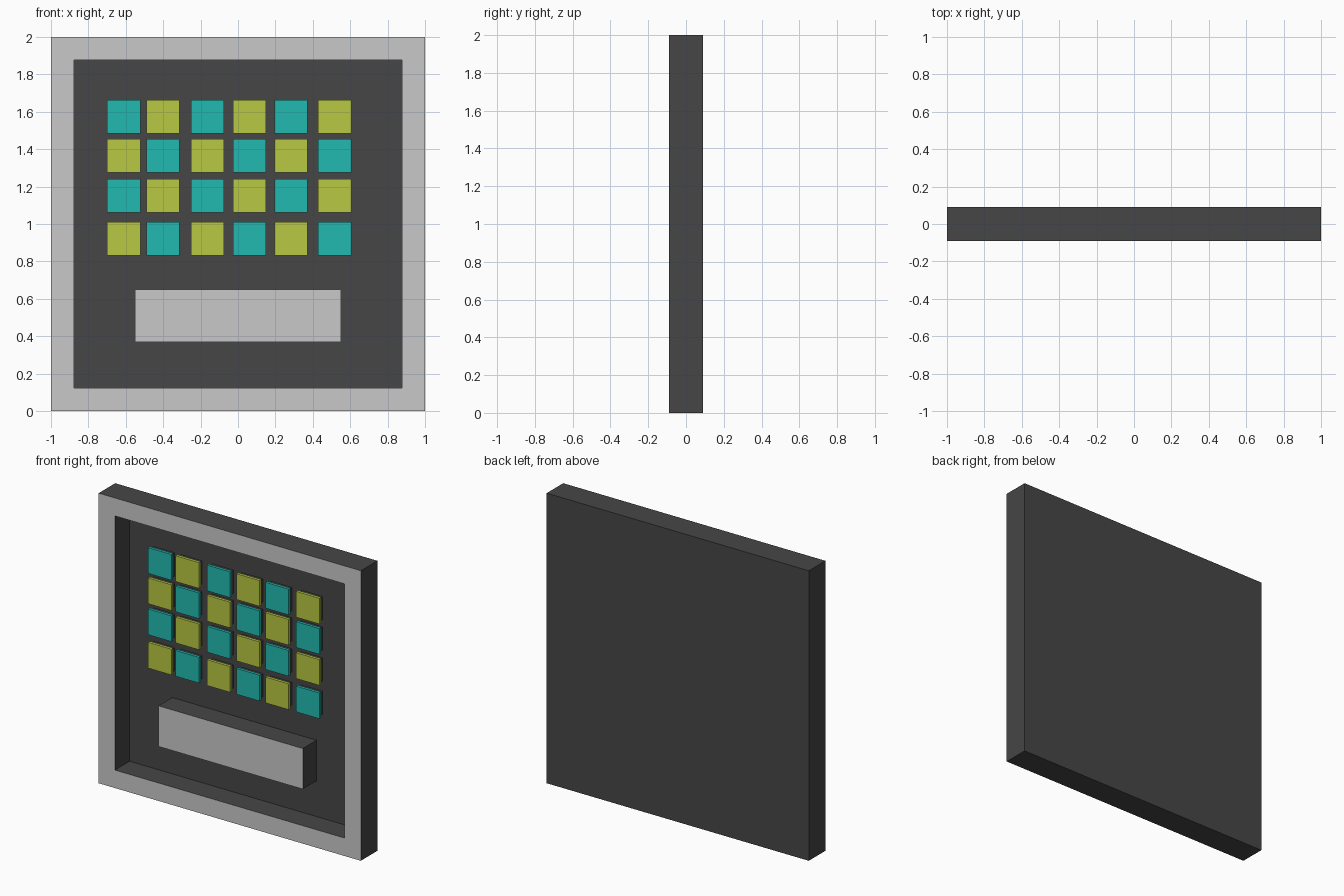
import bpy, bmesh
from mathutils import Matrix, Vector

if "Cube" in bpy.data.objects:
    bpy.data.objects.remove(bpy.data.objects["Cube"])


def material(name, rgb):
    m = bpy.data.materials.new(name)
    m.diffuse_color = (*rgb, 1.0)
    m.use_nodes = True
    m.node_tree.nodes["Principled BSDF"].inputs["Base Color"].default_value = m.diffuse_color
    return m


DARK = material("dark_grey", (0.061, 0.061, 0.061))
LIGHT = material("light_grey", (0.584, 0.584, 0.584))
TEAL = material("teal", (0.016, 0.491, 0.434))
LIME = material("lime", (0.479, 0.578, 0.054))


def box_bmesh(x0, x1, y0, y1, z0, z1):
    bm = bmesh.new()
    size = Vector((x1 - x0, y1 - y0, z1 - z0))
    mid = Vector((x0 + x1, y0 + y1, z0 + z1)) / 2
    bmesh.ops.create_cube(bm, size=1,
                          matrix=Matrix.Translation(mid) @ Matrix.Diagonal((*size, 1)))
    bm.normal_update()
    return bm


def front_face(bm):
    return min(bm.faces, key=lambda f: f.calc_center_median().y)


def finish(bm, name, *mats):
    me = bpy.data.meshes.new(name)
    bm.to_mesh(me)
    bm.free()
    for m in mats:
        me.materials.append(m)
    ob = bpy.data.objects.new(name, me)
    bpy.context.collection.objects.link(ob)
    return ob


FRONT, WALL = -0.09, 0.07

# Panel with a recessed front; only the front rim is light
bm = box_bmesh(-1, 1, FRONT, 0.09, 0, 2)
recess = front_face(bm)
rim = bmesh.ops.inset_region(bm, faces=[recess], thickness=0.175)["faces"]
for f in rim:
    f.material_index = 1
floor = bmesh.ops.extrude_face_region(bm, geom=[recess])["geom"]
bmesh.ops.translate(bm, vec=(0, WALL - FRONT, 0),
                    verts=[v for v in floor if isinstance(v, bmesh.types.BMVert)])
if recess.is_valid:
    bm.faces.remove(recess)
bmesh.ops.recalc_face_normals(bm, faces=bm.faces)
finish(bm, "recessed_panel", DARK, LIGHT)

# Wide bar below the buttons, light on its front
bm = box_bmesh(-0.55, 0.55, -0.08, WALL, 0.37, 0.65)
front_face(bm).material_index = 1
finish(bm, "wide_bar", DARK, LIGHT)

# Checkered grid of buttons on short dark stems
SIZE = 0.178
columns = [-0.70, -0.49, -0.252, -0.027, 0.194, 0.428]
rows = [1.485, 1.276, 1.062, 0.832]
for r, z in enumerate(rows):
    for c, x in enumerate(columns):
        tag = f"{r + 1}_{c + 1}"
        finish(box_bmesh(x, x + SIZE, 0.02, 0.04, z, z + SIZE),
               "button_" + tag, TEAL if (r + c) % 2 == 0 else LIME)
        finish(box_bmesh(x + 0.01, x + SIZE - 0.01, 0.04, WALL, z + 0.01, z + SIZE - 0.01),
               "button_stem_" + tag, DARK)
